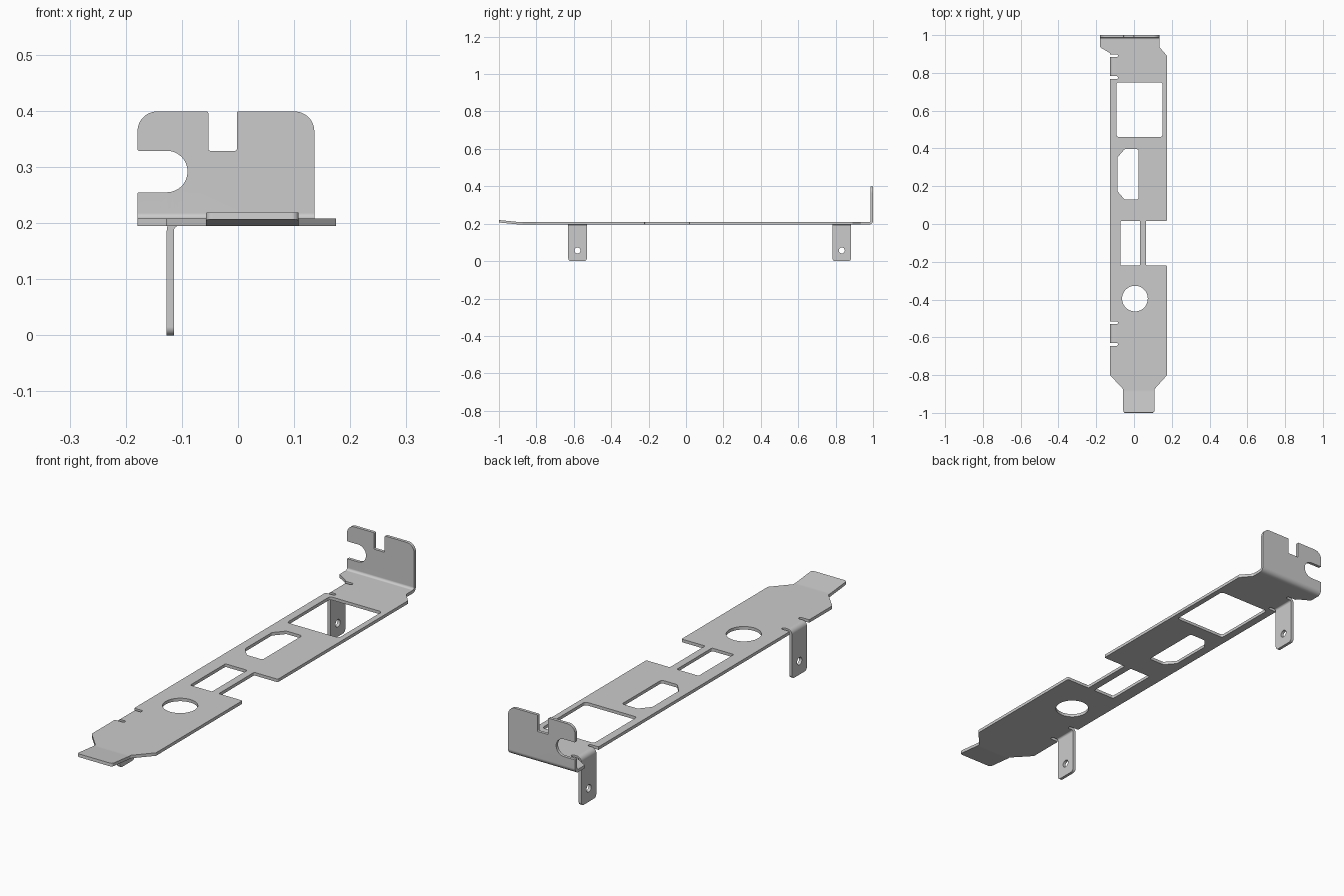
import bpy
import bmesh
from math import pi, sin, cos, tan
from mathutils import Vector

if "Cube" in bpy.data.objects:
    bpy.data.objects.remove(bpy.data.objects["Cube"])

THICK, MID = 0.013, 0.2015          # sheet thickness and mid-plane height
FLANGE_Y, FLANGE_R = 0.977, 0.0165  # bend start and mid radius
TAB_X, TAB_R = -0.106, 0.0145
TONGUE_Y, TONGUE_R, TONGUE_A = -0.88, 0.1, 0.1
EDGE, GAP, SLOT_X = -0.127, 0.015, -0.085
TABS = [(0.783, 0.883), (-0.63, -0.53)]


def up(z):
    """Unfolded y of a flange point at height z."""
    return FLANGE_Y + FLANGE_R * pi / 2 + z - (MID + FLANGE_R)


def down(z):
    """Unfolded x of a tab point at height z."""
    return TAB_X - TAB_R * pi / 2 - (MID - TAB_R - z)


def rounded(points, default=0.005):
    """Closed outline with every corner filleted; a third value sets the radius."""
    result = []
    for i, point in enumerate(points):
        p = Vector(point[:2])
        r = point[2] if len(point) > 2 else default
        d1 = (Vector(points[i - 1][:2]) - p).normalized()
        d2 = (Vector(points[(i + 1) % len(points)][:2]) - p).normalized()
        half = d1.angle(d2) / 2
        sweep = pi - 2 * half
        centre = p + (d1 + d2).normalized() * r / sin(half)
        a = p + d1 * r / tan(half) - centre
        b = p + d2 * r / tan(half) - centre
        steps = 12 if r > 0.03 else 4
        for k in range(steps + 1):
            t = sweep * k / steps
            result.append(centre + (a * sin(sweep - t) + b * sin(t)) / sin(sweep))
    return result


def rectangle(x0, x1, y0, y1, r):
    return rounded([(x0, y0, r), (x1, y0, r), (x1, y1, r), (x0, y1, r)])


def circle(x, y, r, n):
    return [Vector((x + r * cos(2 * pi * k / n), y + r * sin(2 * pi * k / n)))
            for k in range(n)]


def tab(lo, hi):
    """Unfolded tab with a relief slot on both sides."""
    end = down(0)
    return [(EDGE, hi + GAP, 0.002), (SLOT_X, hi + GAP, 0.007), (SLOT_X, hi, 0.007),
            (end, hi, 0.015), (end, lo, 0.015),
            (SLOT_X, lo, 0.007), (SLOT_X, lo - GAP, 0.007), (EDGE, lo - GAP, 0.002)]


def bend(d, radius, angle):
    """Distance past a bend start -> (along, rise, turn)."""
    turn = min(d / radius, angle)
    rest = max(d - radius * angle, 0)
    return (radius * sin(turn) + rest * cos(turn),
            radius * (1 - cos(turn)) + rest * sin(turn), turn)


def fold(x, y, offset):
    """Fold a point of the flat sheet, at an offset from its mid-plane."""
    if y > FLANGE_Y:
        along, rise, t = bend(y - FLANGE_Y, FLANGE_R, pi / 2)
        return Vector((x, FLANGE_Y + along - offset * sin(t), MID + rise + offset * cos(t)))
    if y < TONGUE_Y:
        along, rise, t = bend(TONGUE_Y - y, TONGUE_R, TONGUE_A)
        return Vector((x, TONGUE_Y - along + offset * sin(t), MID + rise + offset * cos(t)))
    if x < TAB_X and any(lo - GAP / 3 < y < hi + GAP / 3 for lo, hi in TABS):
        along, rise, t = bend(TAB_X - x, TAB_R, pi / 2)
        return Vector((TAB_X - along - offset * sin(t), y, MID - rise + offset * cos(t)))
    return Vector((x, y, MID + offset))


# Flat outline: tongue, long edge with recess, flange with notches, tabs
top, notch, low = up(0.399), up(0.329), up(0.255)
outline = [(-0.057, -1, 0.012), (0.108, -1, 0.012), (0.108, -0.875), (0.175, -0.8),
           (0.175, -0.22), (0.064, -0.22), (0.064, 0.017), (0.175, 0.017),
           (0.175, 0.89), (0.136, 0.935), (0.136, top, 0.035),
           (-0.002, top, 0.003), (-0.002, notch, 0.003),
           (-0.053, notch, 0.003), (-0.053, top, 0.003),
           (-0.179, top, 0.035), (-0.179, notch, 0.002), (-0.09, notch, 0.0368),
           (-0.09, low, 0.0368), (-0.179, low, 0.002), (-0.179, 0.935),
           (EDGE, 0.905, 0.002)]
for span in TABS:
    outline += tab(*span)
outline += [(EDGE, -0.8), (-0.057, -0.875)]

# Port cut-outs and tab screw holes
loops = [rounded(outline),
         rectangle(-0.093, 0.151, 0.461, 0.75, 0.012),
         rounded([(0.024, 0.13, 0.01), (0.024, 0.396, 0.01), (-0.05, 0.396, 0.01),
                  (-0.088, 0.352, 0.012), (-0.088, 0.174, 0.012), (-0.05, 0.13, 0.01)]),
         rectangle(-0.071, 0.032, -0.22, 0.017, 0.006),
         circle(0.005, -0.395, 0.068, 48)]
loops += [circle(down(0.057), (lo + hi) / 2, 0.016, 20) for lo, hi in TABS]

# Fill the flat sheet
flat = bmesh.new()
for loop in loops:
    verts = [flat.verts.new((p.x, p.y, 0)) for p in loop]
    for i, v in enumerate(verts):
        flat.edges.new((verts[i - 1], v))
bmesh.ops.triangle_fill(flat, use_beauty=True, edges=flat.edges[:], normal=(0, 0, 1))


# Score the bend lines
def score(start, length, axis, steps):
    for k in range(steps + 1):
        co = axis * (start + length * k / steps)
        bmesh.ops.bisect_plane(flat, geom=flat.verts[:] + flat.edges[:] + flat.faces[:],
                               dist=1e-6, plane_co=co, plane_no=axis)


score(FLANGE_Y, FLANGE_R * pi / 2, Vector((0, 1, 0)), 8)
score(TONGUE_Y, -TONGUE_R * TONGUE_A, Vector((0, 1, 0)), 2)
score(TAB_X, -TAB_R * pi / 2, Vector((1, 0, 0)), 8)

# Fold and thicken the sheet
solid = bmesh.new()
upper, lower = {}, {}
for v in flat.verts:
    upper[v] = solid.verts.new(fold(v.co.x, v.co.y, THICK / 2))
    lower[v] = solid.verts.new(fold(v.co.x, v.co.y, -THICK / 2))
for f in flat.faces:
    solid.faces.new([upper[v] for v in f.verts])
    solid.faces.new([lower[v] for v in reversed(f.verts)])
for e in flat.edges:
    if e.is_boundary:
        a, b = e.verts
        solid.faces.new((upper[a], upper[b], lower[b], lower[a]))
bmesh.ops.recalc_face_normals(solid, faces=solid.faces[:])
mesh = bpy.data.meshes.new("expansion_bracket")
solid.to_mesh(mesh)
flat.free()
solid.free()

# Material and shading
steel = bpy.data.materials.new("grey_steel")
steel.use_nodes = True
colour = (0.6, 0.6, 0.6, 1)
steel.diffuse_color = colour
steel.node_tree.nodes["Principled BSDF"].inputs["Base Color"].default_value = colour
mesh.materials.append(steel)
bracket = bpy.data.objects.new("expansion_bracket", mesh)
bpy.context.collection.objects.link(bracket)
bpy.ops.object.select_all(action="DESELECT")
bracket.select_set(True)
bpy.context.view_layer.objects.active = bracket
bpy.ops.object.shade_smooth_by_angle(angle=pi / 6)
weighted = bracket.modifiers.new("even_shading", "WEIGHTED_NORMAL")
weighted.keep_sharp = True
